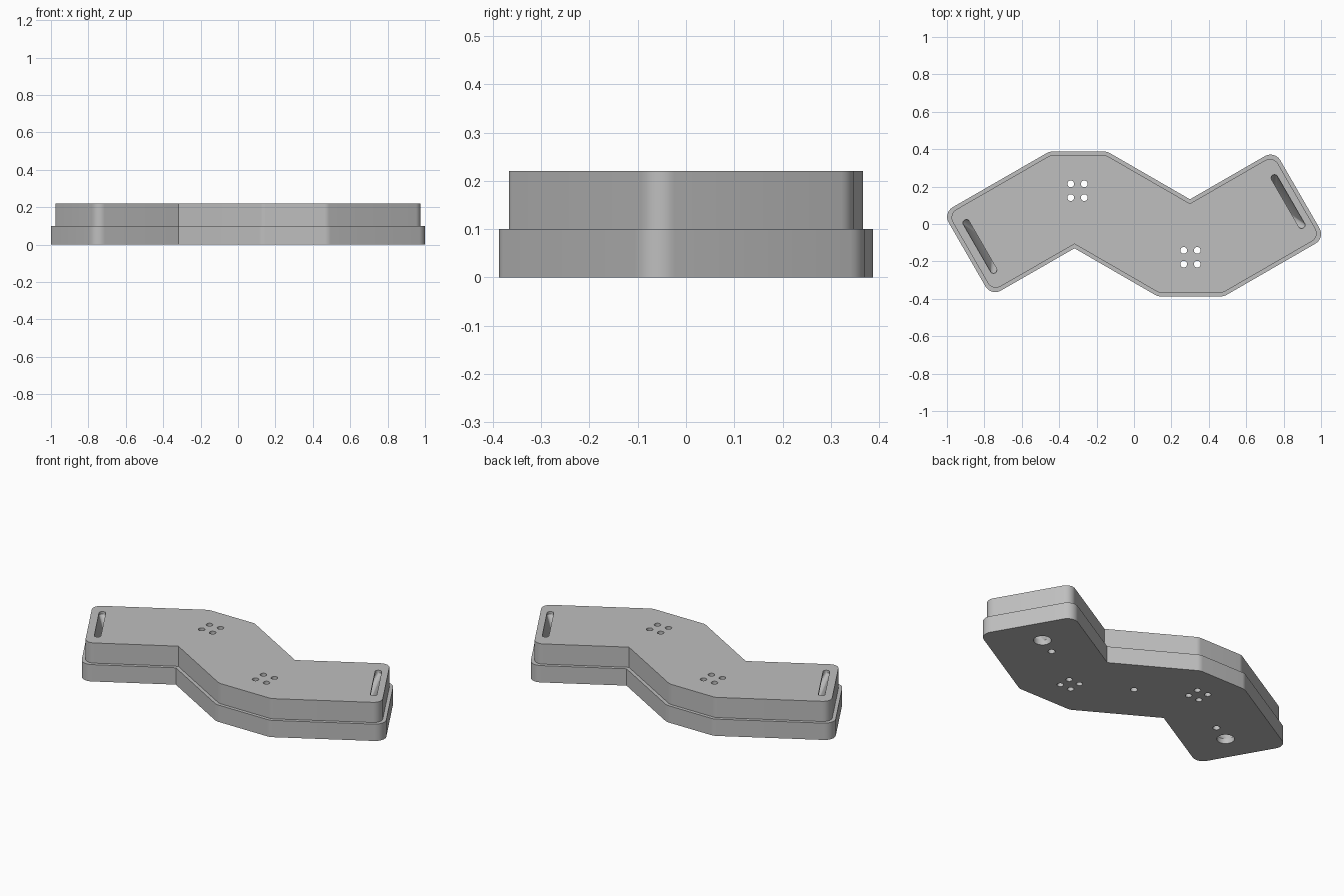
import bpy
import bmesh
from math import cos, sin, pi, tan, copysign
from mathutils import Vector

cube = bpy.data.objects.get("Cube")
if cube:
    bpy.data.objects.remove(cube)

grey = bpy.data.materials.new("plain grey")
grey.use_nodes = True
grey.diffuse_color = (0.52, 0.52, 0.52, 1)
bsdf = next(n for n in grey.node_tree.nodes if n.type == "BSDF_PRINCIPLED")
bsdf.inputs["Base Color"].default_value = grey.diffuse_color

# Zigzag outline, counter-clockwise, corners still sharp
OUTLINE = [Vector(p) for p in (
    (-.764, -.386), (-.318, -.13), (.127, -.387), (.481, -.387), (1.022, -.075),
    (.752, .393), (.299, .132), (-.143, .387), (-.453, .387), (-1.021, .06))]
BASE_TOP, COVER_TOP = 0.1, 0.22


def corners(points):
    """Each point with the directions of the edges before and after it."""
    for i, p in enumerate(points):
        before = (p - points[i - 1]).normalized()
        after = (points[(i + 1) % len(points)] - p).normalized()
        yield p, before, after


def inset(points, d):
    result = []
    for p, a, b in corners(points):
        na, nb = Vector((-a.y, a.x)), Vector((-b.y, b.x))
        result.append(p + (na + nb) * d / (1 + na.dot(nb)))
    return result


def fillet(points, r, steps=8):
    """Round the convex corners and keep the notches sharp."""
    result = []
    for p, a, b in corners(points):
        turn = a.x * b.y - a.y * b.x
        if turn < 0:
            result.append(p)
            continue
        angle = a.angle(b)
        start = p - a * r * tan(angle / 2)
        normal = Vector((-a.y, a.x))
        for k in range(steps + 1):
            t = angle * k / steps
            result.append(start + a * r * sin(t) + normal * r * (1 - cos(t)))
    return result


def add_loft(bm, rings):
    """Closed solid through rings given as (points, z)."""
    loops = [[bm.verts.new((p.x, p.y, z)) for p in pts] for pts, z in rings]
    n = len(loops[0])
    for low, high in zip(loops, loops[1:]):
        for i in range(n):
            j = (i + 1) % n
            bm.faces.new((low[i], low[j], high[j], high[i]))
    bm.faces.new(loops[0][::-1])
    bm.faces.new(loops[-1])


def stadium(centre, r, half, along, n=32):
    """Circle stretched by half to both sides in the direction along."""
    across = Vector((-along.y, along.x))
    pts = []
    for i in range(n):
        t = 2 * pi * (i + .5) / n
        pts.append(centre + along * (r * cos(t) + copysign(half, cos(t)))
                   + across * r * sin(t))
    return pts


def make_object(name, bm):
    bmesh.ops.recalc_face_normals(bm, faces=bm.faces)
    mesh = bpy.data.meshes.new(name)
    bm.to_mesh(mesh)
    bm.free()
    mesh.materials.append(grey)
    obj = bpy.data.objects.new(name, mesh)
    bpy.context.collection.objects.link(obj)
    return obj


def cut(obj, cutter):
    mod = obj.modifiers.new("holes", "BOOLEAN")
    mod.operation = "DIFFERENCE"
    mod.solver = "EXACT"
    mod.object = cutter
    bpy.context.view_layer.update()
    graph = bpy.context.evaluated_depsgraph_get()
    mesh = bpy.data.meshes.new_from_object(obj.evaluated_get(graph))
    obj.modifiers.clear()
    obj.data = mesh


# Wide base plate and slightly smaller cover
bm = bmesh.new()
shape = fillet(OUTLINE, .06)
add_loft(bm, [(shape, 0), (shape, BASE_TOP)])
base = make_object("base_plate", bm)

bm = bmesh.new()
shape = fillet(inset(OUTLINE, .02), .05)
add_loft(bm, [(shape, BASE_TOP), (shape, COVER_TOP)])
cover = make_object("cover_plate", bm)

# Cutters: through holes and funnels, then blind holes in the base
X = Vector((1, 0))
through, blind = bmesh.new(), bmesh.new()


def add_hole(bm, centre, r, top):
    ring = stadium(centre, r, 0, X, 24)
    add_loft(bm, [(ring, -.05), (ring, top)])


for side in (1, -1):
    for dx in (-.036, .036):
        for dy in (-.037, .037):
            add_hole(through, Vector((-.302 + dx, .178 + dy)) * side, .018, .3)
    # Round inlet below that flattens into the long slot on top
    along = Vector((.5, -.866)) * side
    inlet = stadium(Vector((-.72, -.09)) * side, .048, 0, along)
    slot = stadium(Vector((-.824, -.12)) * side, .018, .145, along)
    add_loft(through, [(inlet, -.05), (inlet, .03), (slot, .205), (slot, .3)])
    add_hole(blind, Vector((-.605, -.03)) * side, .02, .15)
add_hole(blind, Vector((0, 0)), .02, .15)

through_cutter = make_object("through_cutter", through)
blind_cutter = make_object("blind_cutter", blind)
for obj, cutter in ((base, through_cutter), (cover, through_cutter),
                    (base, blind_cutter)):
    cut(obj, cutter)
for cutter in (through_cutter, blind_cutter):
    bpy.data.objects.remove(cutter)

# Smooth the rounded walls, keep the hard edges
for obj in (base, cover):
    bpy.ops.object.select_all(action="DESELECT")
    obj.select_set(True)
    bpy.context.view_layer.objects.active = obj
    bpy.ops.object.shade_smooth_by_angle(angle=pi / 7)
